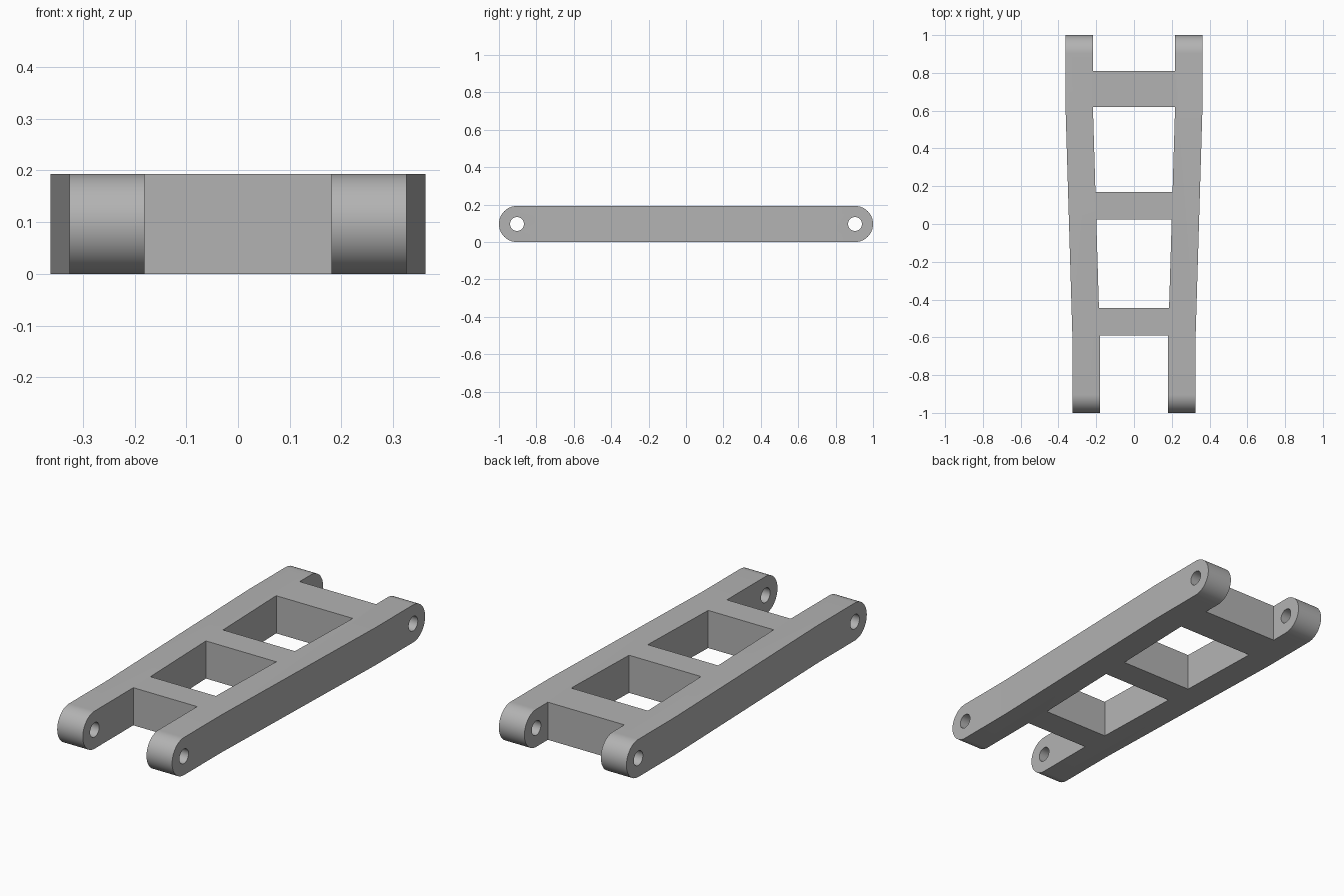
import bpy, bmesh, math
from mathutils import Vector

cube = bpy.data.objects.get("Cube")
if cube:
    bpy.data.objects.remove(cube, do_unlink=True)

H = 0.193            # thickness
R = H / 2            # end rounding radius
PIN_Y = 1 - R        # pin hole centres
PIN_R = 0.037
BEND = 0.6           # rails taper between -BEND and BEND
RAIL = 0.145         # rail width

grey = bpy.data.materials.new("plain grey")
grey.use_nodes = True
colour = (0.45, 0.45, 0.45, 1)
grey.diffuse_color = colour
grey.node_tree.nodes["Principled BSDF"].inputs["Base Color"].default_value = colour


def inner(y):
    """Inner half width between the rails at y."""
    t = (max(-BEND, min(BEND, y)) + BEND) / (2 * BEND)
    return 0.181 + 0.036 * t


def prism(name, points, direction):
    """Extrude a closed outline along a direction."""
    bm = bmesh.new()
    face = bm.faces.new([bm.verts.new(p) for p in points])
    out = bmesh.ops.extrude_face_region(bm, geom=[face])
    moved = [g for g in out["geom"] if isinstance(g, bmesh.types.BMVert)]
    bmesh.ops.translate(bm, verts=moved, vec=Vector(direction))
    bmesh.ops.recalc_face_normals(bm, faces=bm.faces)
    mesh = bpy.data.meshes.new(name)
    bm.to_mesh(mesh)
    bm.free()
    mesh.materials.append(grey)
    obj = bpy.data.objects.new(name, mesh)
    bpy.context.collection.objects.link(obj)
    return obj


def arc(y, radius, start, end, steps):
    """Points of an arc in the side plane, around a pin centre."""
    angles = [start + (end - start) * i / steps for i in range(steps + 1)]
    return [(-0.5, y + radius * math.cos(a), R + radius * math.sin(a)) for a in angles]


def combine(target, tool, operation):
    """Apply a boolean and discard the tool."""
    tool.hide_render = True
    mod = target.modifiers.new("cut", 'BOOLEAN')
    mod.object, mod.operation, mod.solver = tool, operation, 'EXACT'
    bpy.context.view_layer.objects.active = target
    bpy.ops.object.modifier_apply(modifier=mod.name)
    bpy.data.objects.remove(tool, do_unlink=True)


# Plan outline: two tapering rails with open forks at both ends
FORK_FRONT, FORK_BACK = -0.59, 0.81
half = [(inner(FORK_FRONT), FORK_FRONT), (inner(-1), -1), (inner(-1) + RAIL, -1),
        (inner(-BEND) + RAIL, -BEND), (inner(BEND) + RAIL, BEND),
        (inner(1) + RAIL, 1), (inner(1), 1), (inner(FORK_BACK), FORK_BACK)]
plan = half + [(-x, y) for x, y in reversed(half)]
link = prism("link_frame", [(x, y, -0.1) for x, y in plan], (0, 0, H + 0.2))

# Round the rail ends by intersecting with a side profile
side = (arc(PIN_Y, R, -math.pi / 2, math.pi / 2, 32)
        + arc(-PIN_Y, R, math.pi / 2, 1.5 * math.pi, 32))
combine(link, prism("side_profile", side, (1, 0, 0)), 'INTERSECT')

# Openings between the crossbars
for y0, y1 in ((-0.445, 0.025), (0.17, 0.62)):
    ys = sorted({y0, min(y1, BEND), y1})
    right = [(inner(y), y, -0.2) for y in ys]
    left = [(-inner(y), y, -0.2) for y in reversed(ys)]
    combine(link, prism("opening", right + left, (0, 0, 0.6)), 'DIFFERENCE')

# Pin holes
for y in (-PIN_Y, PIN_Y):
    hole = arc(y, PIN_R, 0, 2 * math.pi, 32)[:-1]
    combine(link, prism("pin_hole", hole, (1, 0, 0)), 'DIFFERENCE')

# Smooth the round ends and holes, keep other edges sharp
bpy.ops.object.select_all(action='DESELECT')
link.select_set(True)
bpy.context.view_layer.objects.active = link
bpy.ops.object.shade_smooth_by_angle(angle=math.radians(30))
